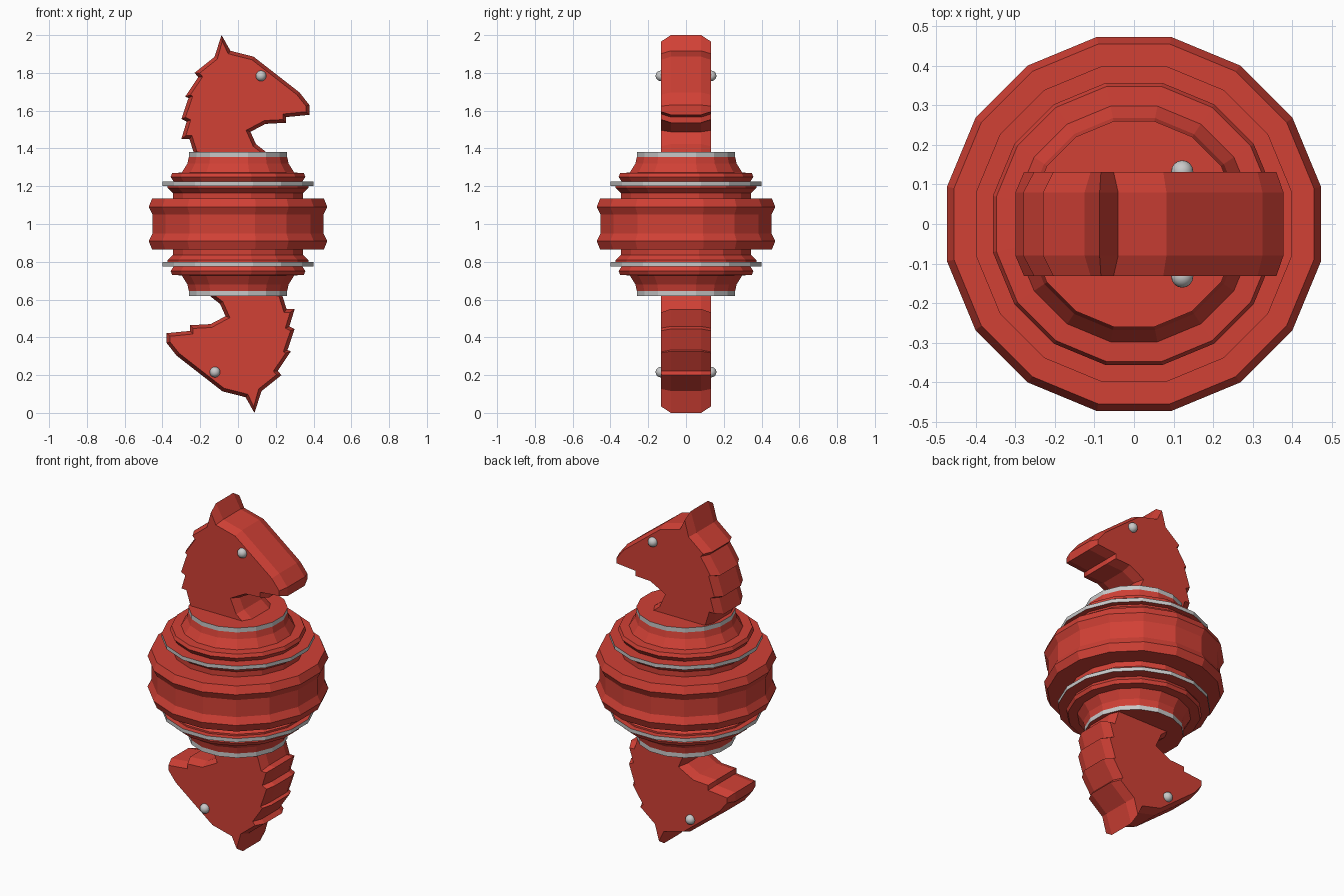
import bpy, bmesh, math
from mathutils import Vector, Matrix

cube = bpy.data.objects.get("Cube")
if cube:
    bpy.data.objects.remove(cube)


def make_material(name, color):
    mat = bpy.data.materials.new(name)
    mat.use_nodes = True
    mat.diffuse_color = color
    mat.node_tree.nodes["Principled BSDF"].inputs["Base Color"].default_value = color
    return mat


RED = make_material("painted red", (0.64, 0.052, 0.036, 1))
SILVER = make_material("silver grey", (0.58, 0.58, 0.58, 1))


def finish(name, bm, *mats):
    bmesh.ops.recalc_face_normals(bm, faces=bm.faces)
    mesh = bpy.data.meshes.new(name)
    bm.to_mesh(mesh)
    bm.free()
    for mat in mats:
        mesh.materials.append(mat)
    obj = bpy.data.objects.new(name, mesh)
    bpy.context.collection.objects.link(obj)
    return obj


def skin(bm, loops):
    """Bridge equal vertex loops in order and cap both ends."""
    n = len(loops[0])
    for a, b in zip(loops, loops[1:]):
        for i in range(n):
            j = (i + 1) % n
            bm.faces.new((a[i], a[j], b[j], b[i]))
    bm.faces.new(loops[0])
    bm.faces.new(loops[-1])


# Turned body: upper half profile (half width, height above centre), mirrored below
SIDES = 16
FLAT = math.cos(math.pi / SIDES)
upper = [(0.26, 0.382), (0.26, 0.356), (0.268, 0.32), (0.298, 0.272),
         (0.348, 0.27), (0.357, 0.25), (0.34, 0.224),
         (0.40, 0.224), (0.40, 0.202), (0.372, 0.2), (0.372, 0.19),
         (0.345, 0.165), (0.345, 0.134),
         (0.455, 0.134), (0.473, 0.09), (0.453, 0.05)]
profile = upper + [(r, -h) for r, h in reversed(upper)]
bm = bmesh.new()
rings = []
for half, h in profile:
    r = half / FLAT
    angles = [(i + 0.5) * math.tau / SIDES for i in range(SIDES)]
    rings.append([bm.verts.new((r * math.cos(a), r * math.sin(a), 1 + h)) for a in angles])
skin(bm, rings)
bm.normal_update()
# Silver trim on the narrow upright bands
for f in bm.faces:
    h = abs(f.calc_center_median().z - 1)
    upright = abs(f.normal.z) < 0.05
    if upright and (0.2 < h < 0.224 or 0.356 < h < 0.382):
        f.material_index = 1
finish("turned_body", bm, RED, SILVER)

# Horse head outline (x, z), clockwise from the ear tip
outline = [Vector(p) for p in (
    (-0.087, 2.0), (-0.04, 1.917), (0.082, 1.886), (0.325, 1.697),
    (0.378, 1.63), (0.378, 1.578), (0.255, 1.566), (0.255, 1.536),
    (0.145, 1.53), (0.066, 1.488), (0.095, 1.423), (0.15, 1.38),
    (0.18, 1.345), (-0.21, 1.345), (-0.235, 1.38), (-0.257, 1.45),
    (-0.30, 1.45), (-0.272, 1.542), (-0.30, 1.556), (-0.262, 1.667),
    (-0.28, 1.674), (-0.21, 1.778), (-0.23, 1.80), (-0.125, 1.884))]


def inset(points, dist, limit):
    """Move every corner inward along its mitre."""
    result = []
    for i, p in enumerate(points):
        d1 = (p - points[i - 1]).normalized()
        d2 = (points[(i + 1) % len(points)] - p).normalized()
        n1, n2 = Vector((d1.y, -d1.x)), Vector((d2.y, -d2.x))
        mitre = (n1 + n2).normalized()
        result.append(p + mitre * min(dist / max(mitre.dot(n1), 0.1), limit))
    return result


narrow = inset(outline, 0.018, 0.034)
TURN = (Matrix.Translation((0, 0, 1)) @ Matrix.Rotation(math.pi, 4, 'Y')
        @ Matrix.Translation((0, 0, -1)))

# Two heads, the lower one turned half way round about the centre
for label, place in (("upper", Matrix.Identity(4)), ("lower", TURN)):
    bm = bmesh.new()
    layers = ((narrow, -0.132), (outline, -0.08), (outline, 0.08), (narrow, 0.132))
    skin(bm, [[bm.verts.new((p.x, y, p.y)) for p in pts] for pts, y in layers])
    bm.transform(place)
    finish(label + "_horse_head", bm, RED)

    for side, y in (("front", -0.133), ("back", 0.133)):
        bm = bmesh.new()
        bmesh.ops.create_uvsphere(bm, u_segments=16, v_segments=10, radius=0.028)
        bm.transform(place @ Matrix.Translation((0.122, y, 1.784)))
        eye = finish(label + "_" + side + "_eye", bm, SILVER)
        for f in eye.data.polygons:
            f.use_smooth = True
